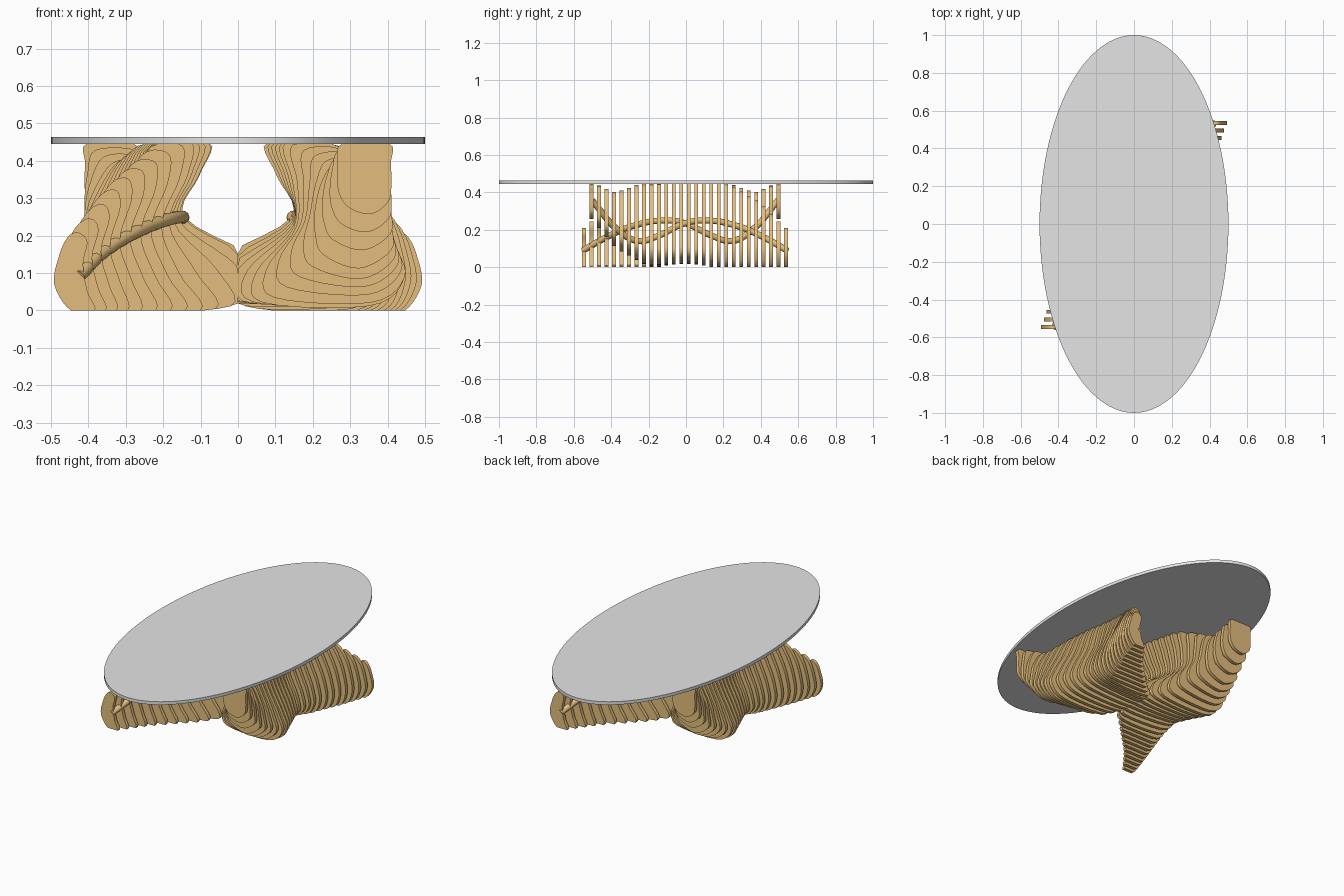
import bpy
import bmesh
import math
from mathutils import Vector

default_cube = bpy.data.objects.get("Cube")
if default_cube:
    bpy.data.objects.remove(default_cube, do_unlink=True)

SPACING, THICKNESS, UNDERSIDE, Y_SHIFT = 0.04, 0.02, 0.445, -0.005
SLATS = 28


def make_material(name, colour):
    material = bpy.data.materials.new(name)
    material.use_nodes = True
    material.diffuse_color = (*colour, 1)
    material.node_tree.nodes["Principled BSDF"].inputs["Base Color"].default_value = (*colour, 1)
    return material


wood = make_material("pale plywood", (0.77, 0.515, 0.205))
grey = make_material("light grey top", (0.78, 0.78, 0.78))


def link_mesh(name, bm, material):
    bmesh.ops.recalc_face_normals(bm, faces=bm.faces)
    mesh = bpy.data.meshes.new(name)
    bm.to_mesh(mesh)
    bm.free()
    obj = bpy.data.objects.new(name, mesh)
    bpy.context.collection.objects.link(obj)
    mesh.materials.append(material)
    bpy.ops.object.select_all(action='DESELECT')
    bpy.context.view_layer.objects.active = obj
    obj.select_set(True)
    bpy.ops.object.shade_smooth_by_angle(angle=math.radians(30))


# Key slat outlines in hundredths: position along the ribbon, then
# (distance from the middle, height) points from inner bottom round to inner low
KEYS = [
    (-55, [(39, 0), (45, 0), (49.5, 7), (48, 15), (46, 19), (44, 20), (42, 19), (41, 17), (42, 12), (41, 5)]),
    (-40, [(28, 0), (40, 0), (44, 8), (43, 17), (40, 26), (35, 33), (31, 34), (30, 29), (33, 18), (30, 8)]),
    (-20, [(8, 0), (31, 0), (37, 7), (36, 16), (32, 26), (22, 45), (13, 45), (14, 36), (19, 23), (14, 10)]),
    (-4, [(-8, 3), (24, 3), (35, 7), (34, 16), (29, 27), (23, 45), (7, 45), (10, 36), (14, 25), (-8, 13)]),
    (20, [(8, 2), (36, 1), (45, 8), (42, 17), (36, 28), (27, 44), (13, 45), (15, 34), (15, 22), (6, 10)]),
    (37, [(22, 14), (32, 10), (41, 15), (41, 22), (39, 30), (33, 39), (26, 39), (22, 34), (20, 26), (20, 20)]),
    (51, [(31, 28), (36, 27), (40, 30), (41, 34), (41, 40), (41, 45), (28, 45), (27, 40), (27, 35), (28, 31)]),
]


def key_outline(t):
    """Blend the two key outlines either side of t."""
    t *= 100
    for (t0, a), (t1, b) in zip(KEYS, KEYS[1:]):
        if t <= t1:
            break
    f = (t - t0) / (t1 - t0)
    return [Vector(p).lerp(Vector(q), f) / 100 for p, q in zip(a, b)]


def smooth_outline(points, steps=5):
    """Closed spline through the points, trimmed at floor, top and middle."""
    result = []
    n = len(points)
    for i in range(n):
        a, b, c, d = (points[(i + j - 1) % n] for j in range(4))
        for k in range(steps):
            f = k / steps
            p = b + (c - a) * (f / 2) + (a * 2 - b * 5 + c * 4 - d) * (f * f / 2)
            p += (b * 3 - a - c * 3 + d) * (f ** 3 / 2)
            q = Vector((max(p.x, 0), min(max(p.y, 0), UNDERSIDE)))
            if not result or (q - result[-1]).length > 0.001:
                result.append(q)
    if (result[0] - result[-1]).length < 0.001:
        result.pop()
    return result


def add_slat(bm, t, side):
    outline = smooth_outline(key_outline(t))
    loops = []
    for offset in (-THICKNESS / 2, THICKNESS / 2):
        y = Y_SHIFT - side * t + offset
        loops.append([bm.verts.new((side * p.x, y, p.y)) for p in outline])
    front, back = loops
    bm.faces.new(front)
    bm.faces.new(reversed(back))
    for i in range(len(front)):
        bm.faces.new((front[i - 1], back[i - 1], back[i], front[i]))


# Rod path: distance from the middle, position along the ribbon, height
ROD = [(.425, -.545, .09), (.36, -.43, .155), (.25, -.28, .22), (.15, -.1, .25), (.155, 0, .235),
       (.18, .15, .165), (.21, .25, .14), (.26, .36, .2), (.33, .495, .355)]


def add_rod(name, side):
    curve = bpy.data.curves.new(name, 'CURVE')
    curve.dimensions = '3D'
    curve.bevel_depth = 0.017
    curve.bevel_resolution = 3
    curve.resolution_u = 6
    curve.use_fill_caps = True
    spline = curve.splines.new('BEZIER')
    spline.bezier_points.add(len(ROD) - 1)
    for point, (u, t, z) in zip(spline.bezier_points, ROD):
        point.co = (side * u, Y_SHIFT - side * t, z)
        point.handle_left_type = point.handle_right_type = 'AUTO'
    curve.materials.append(wood)
    bpy.context.collection.objects.link(bpy.data.objects.new(name, curve))


# Two slatted ribbons, each the half turn of the other, with their rods
for label, side in (("right", -1), ("left", 1)):
    ribbon = bmesh.new()
    for k in range(SLATS - 1):
        add_slat(ribbon, (k - (SLATS - 1) / 2) * SPACING, side)
    link_mesh(label + "_slats", ribbon, wood)
    add_rod(label + "_rod", side)

# Oval table top
top = bmesh.new()
bmesh.ops.create_cone(top, cap_ends=True, segments=96, radius1=1, radius2=1, depth=0.018)
bmesh.ops.scale(top, vec=(0.5, 1, 1), verts=top.verts)
bmesh.ops.translate(top, vec=(0, 0, UNDERSIDE + 0.009), verts=top.verts)
link_mesh("table_top", top, grey)
